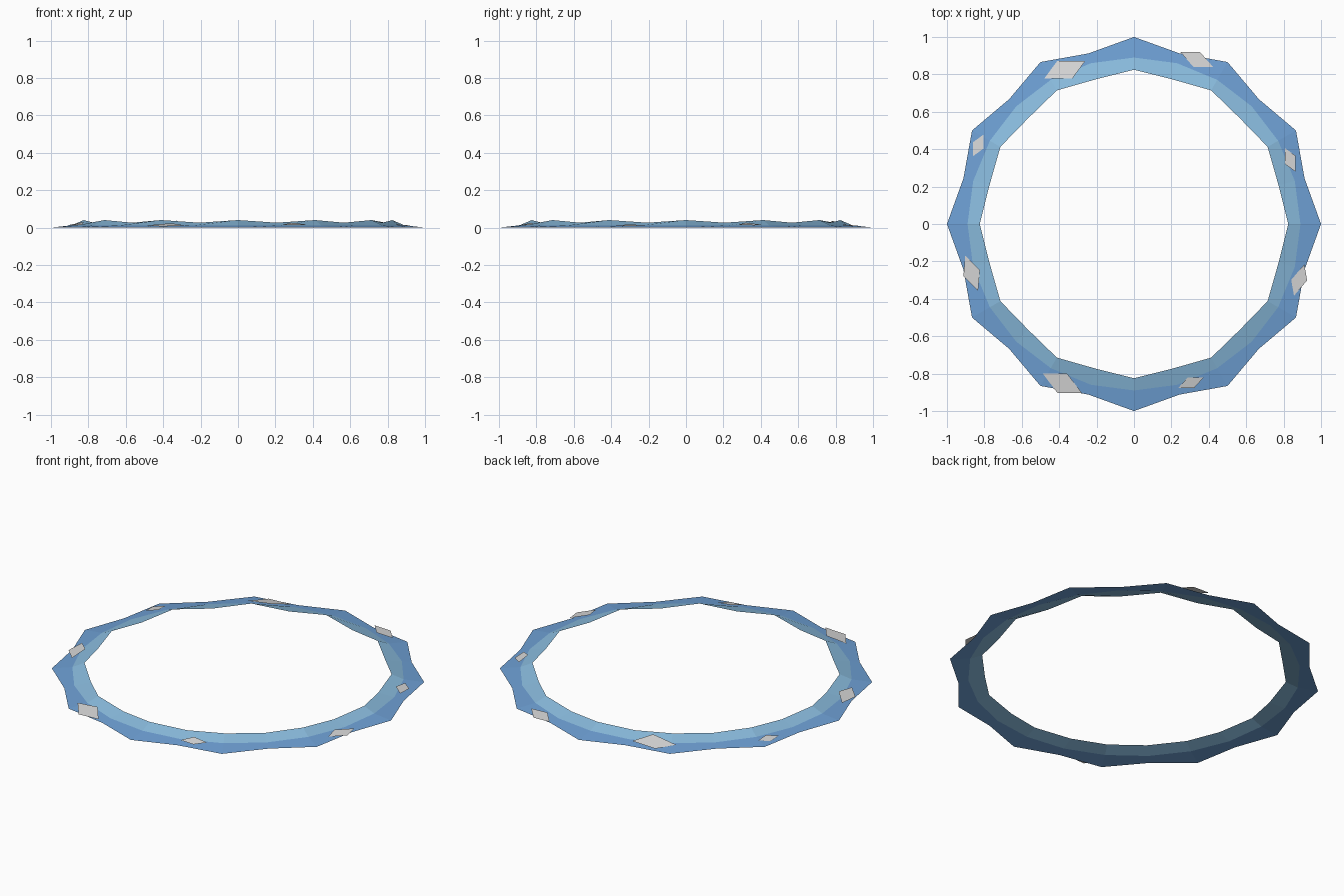
import bpy
import bmesh
from math import sin, cos, tau, hypot

if "Cube" in bpy.data.objects:
    bpy.data.objects.remove(bpy.data.objects["Cube"], do_unlink=True)

SEGMENTS = 24
MID_RADIUS, MID_HEIGHT = 0.89, 0.012
INNER_RADIUS, INNER_HEIGHT = 0.825, 0.04


def srgb(red, green, blue):
    return [(c / 255) ** 2.2 for c in (red, green, blue)] + [1.0]


def make_material(name, colour):
    material = bpy.data.materials.new(name)
    material.use_nodes = True
    material.diffuse_color = colour
    material.node_tree.nodes["Principled BSDF"].inputs["Base Color"].default_value = colour
    return material


def make_object(name, bm, materials):
    mesh = bpy.data.meshes.new(name)
    bm.to_mesh(mesh)
    bm.free()
    for material in materials:
        mesh.materials.append(material)
    obj = bpy.data.objects.new(name, mesh)
    bpy.context.collection.objects.link(obj)
    return obj


def surface_height(x, y):
    """Height of the ring's sloping profile at a point."""
    radius = hypot(x, y)
    if radius > MID_RADIUS:
        return max(0, MID_HEIGHT * (1 - radius) / (1 - MID_RADIUS))
    slope = (INNER_HEIGHT - MID_HEIGHT) / (MID_RADIUS - INNER_RADIUS)
    return MID_HEIGHT + slope * (MID_RADIUS - radius)


blue = make_material("water blue", srgb(110, 159, 212))
light_blue = make_material("light water blue", srgb(137, 187, 222))
foam = make_material("foam grey", srgb(214, 214, 214))

# Ring: outer and inner edges alternate between peaks and dips
bm = bmesh.new()
loops = [[], [], []]
for i in range(SEGMENTS):
    peak = i % 2 == 0
    profile = [
        (1.0 if peak else 0.944, 0),
        (MID_RADIUS, MID_HEIGHT),
        (INNER_RADIUS if peak else 0.80, INNER_HEIGHT if peak else 0.026),
    ]
    angle = tau * i / SEGMENTS
    for loop, (radius, height) in zip(loops, profile):
        loop.append(bm.verts.new((radius * cos(angle), radius * sin(angle), height)))
for band in range(2):
    outer, inner = loops[band], loops[band + 1]
    for i in range(SEGMENTS):
        j = (i + 1) % SEGMENTS
        face = bm.faces.new((outer[i], outer[j], inner[j], inner[i]))
        face.material_index = band
make_object("wave_ring", bm, [blue, light_blue])

# Foam patches: centre, then two edge vectors of each slanted tile
patches = {
    "back_right": ((-0.37, 0.825), (0.15, 0), (0.07, 0.095)),
    "back_left": ((0.335, 0.88), (0.105, 0), (-0.07, 0.08)),
    "upper_right_side": ((-0.833, 0.42), (0.055, 0.04), (0, 0.075)),
    "upper_left_side": ((0.835, 0.343), (0.055, -0.04), (0, 0.085)),
    "lower_right_side": ((-0.868, -0.263), (0.078, -0.08), (0.01, 0.11)),
    "lower_left_side": ((0.883, -0.3), (0.07, 0.082), (-0.015, 0.085)),
    "front_right": ((-0.383, -0.852), (0.13, 0), (-0.08, 0.105)),
    "front_left": ((0.305, -0.848), (0.085, 0), (0.05, 0.055)),
}
for place, (centre, side, rise) in patches.items():
    bm = bmesh.new()
    corners = []
    for u, v in ((-0.5, -0.5), (0.5, -0.5), (0.5, 0.5), (-0.5, 0.5)):
        x, y = (c + u * s + v * r for c, s, r in zip(centre, side, rise))
        corners.append(bm.verts.new((x, y, surface_height(x, y) + 0.005)))
    bm.faces.new(corners)
    bm.normal_update()
    for face in bm.faces:
        if face.normal.z < 0:
            face.normal_flip()
    make_object("foam_patch_" + place, bm, [foam])
